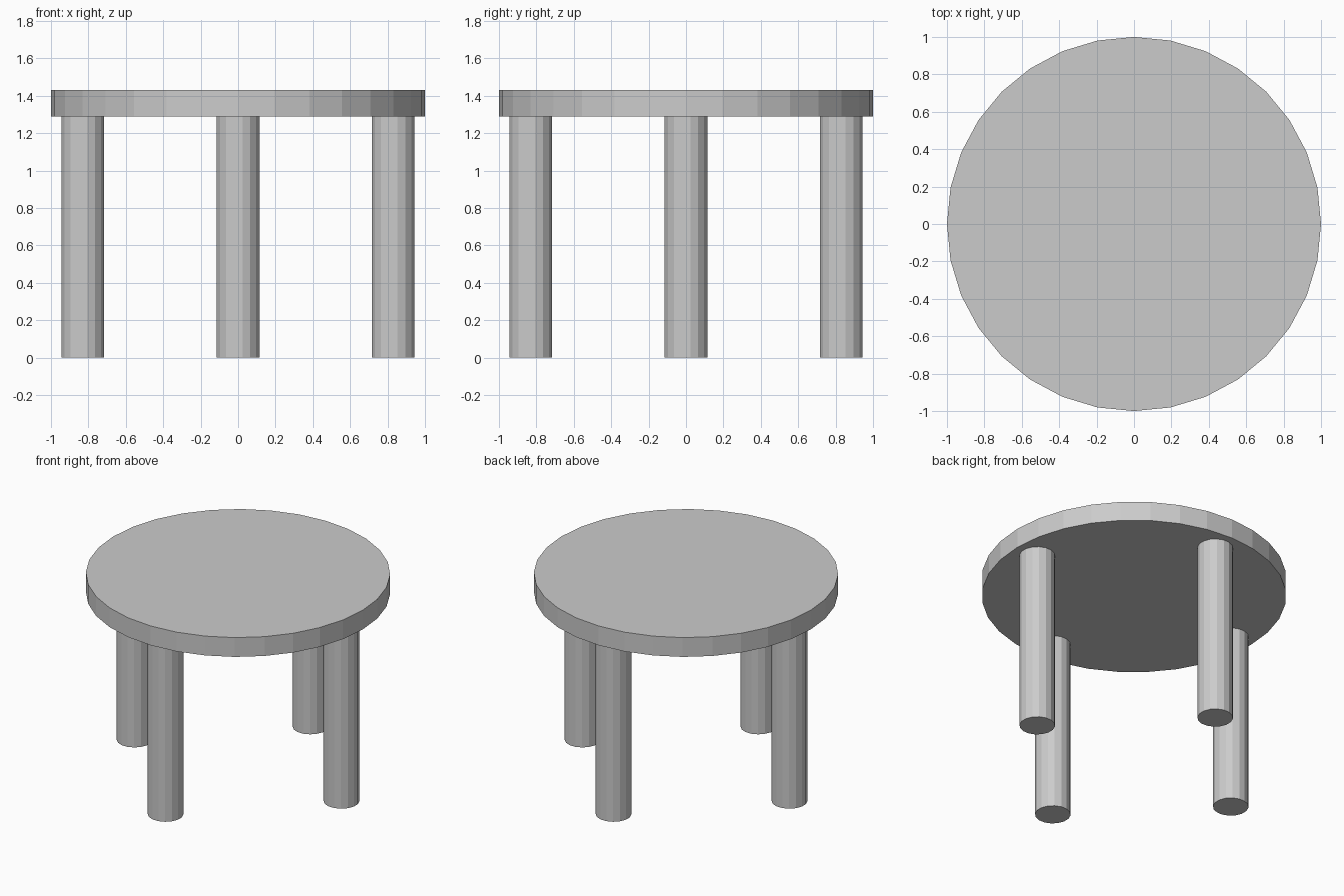
import bpy
from math import cos, sin, pi

if "Cube" in bpy.data.objects:
    bpy.data.objects.remove(bpy.data.objects["Cube"])

LEG_HEIGHT = 1.29
TOP_HEIGHT = 1.43


def cylinder(name, sides, radius, x, y, z0, z1, turn=0.0):
    bpy.ops.mesh.primitive_cylinder_add(
        vertices=sides, radius=radius, depth=z1 - z0,
        location=(x, y, (z0 + z1) / 2), rotation=(0, 0, turn))
    bpy.context.object.name = name


# Round table top
cylinder("table_top", 32, 1.0, 0, 0, LEG_HEIGHT, TOP_HEIGHT)

# Four legs on the axes, close to the rim
for i, side in enumerate(("right", "back", "left", "front")):
    a = i * pi / 2
    cylinder(side + "_leg", 16, 0.117, 0.83 * cos(a), 0.83 * sin(a),
             0, LEG_HEIGHT, pi / 16)
